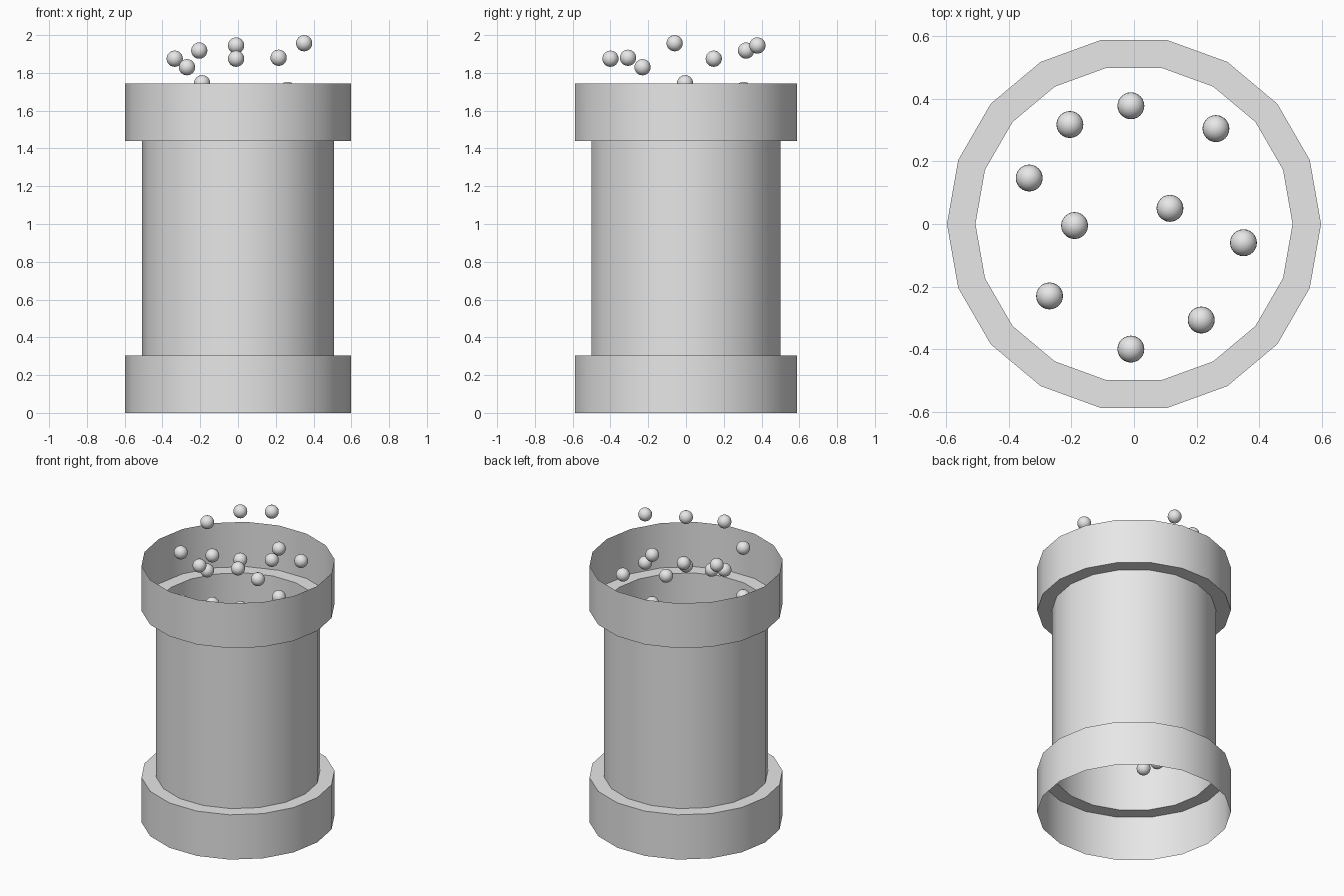
import bpy
import bmesh
from math import cos, sin, tau, radians

cube = bpy.data.objects.get("Cube")
if cube:
    bpy.data.objects.remove(cube, do_unlink=True)

grey = bpy.data.materials.new("light_grey")
grey.use_nodes = True
colour = (0.8, 0.8, 0.8, 1)
grey.diffuse_color = colour
grey.node_tree.nodes["Principled BSDF"].inputs["Base Color"].default_value = colour


def add_object(name, bm):
    mesh = bpy.data.meshes.new(name)
    bm.to_mesh(mesh)
    bm.free()
    mesh.materials.append(grey)
    obj = bpy.data.objects.new(name, mesh)
    bpy.context.collection.objects.link(obj)
    bpy.ops.object.select_all(action="DESELECT")
    obj.select_set(True)
    bpy.context.view_layer.objects.active = obj
    bpy.ops.object.shade_smooth_by_angle(angle=radians(40))
    return obj


# Pipe: thin open shell with a wide collar at each end
SIDES = 18
COLLAR, BODY = 0.598, 0.507
profile = [(COLLAR, 0), (COLLAR, 0.305), (BODY, 0.305),
           (BODY, 1.44), (COLLAR, 1.44), (COLLAR, 1.745)]
bm = bmesh.new()
rings = [[bm.verts.new((r * cos(tau * i / SIDES), r * sin(tau * i / SIDES), z))
          for i in range(SIDES)] for r, z in profile]
for low, high in zip(rings, rings[1:]):
    for i in range(SIDES):
        j = (i + 1) % SIDES
        bm.faces.new((low[i], low[j], high[j], high[i]))
add_object("pipe", bm)

# Bubbles: one scattered layer, repeated down the inside of the pipe
LAYERS, SPACING = 5, 0.329
layer = [(-0.335, 0.147, 1.875), (-0.27, -0.23, 1.83), (-0.205, 0.318, 1.918),
         (-0.01, 0.378, 1.945), (-0.01, -0.4, 1.875), (0.215, -0.307, 1.88),
         (0.35, -0.06, 1.957), (-0.19, -0.005, 1.745), (0.262, 0.305, 1.71),
         (0.115, 0.05, 1.644)]
bm = bmesh.new()
bmesh.ops.create_uvsphere(bm, u_segments=24, v_segments=12, radius=0.043)
first = add_object("bubble", bm)
for level in range(LAYERS):
    for x, y, z in layer:
        bubble = first.copy()
        bubble.name = f"bubble_layer_{level + 1}"
        bubble.location = (x, y, z - level * SPACING)
        bpy.context.collection.objects.link(bubble)
bpy.data.objects.remove(first, do_unlink=True)
